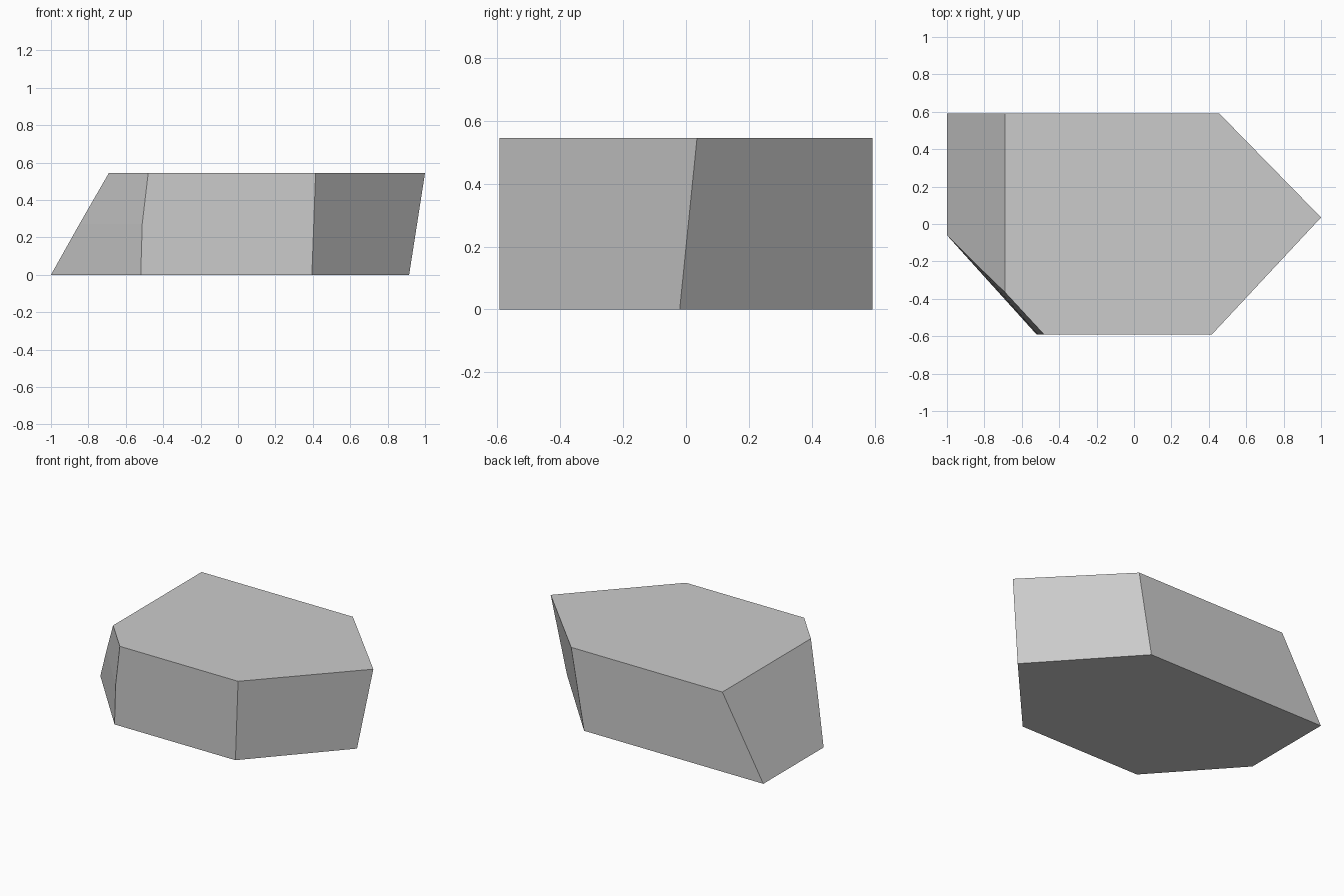
import bpy, bmesh

cube = bpy.data.objects.get("Cube")
if cube:
    bpy.data.objects.remove(cube, do_unlink=True)

HEIGHT = 0.545
HALF_DEPTH = 0.592

# Outlines run counter-clockwise from the back right corner
bottom_outline = [(-1, HALF_DEPTH), (-1, -0.06), (-0.52, -HALF_DEPTH),
                  (0.395, -HALF_DEPTH), (0.915, -0.02), (0.357, HALF_DEPTH)]
top_outline = [(-0.69, HALF_DEPTH), (-0.69, -0.365), (-0.48, -HALF_DEPTH),
               (0.415, -HALF_DEPTH), (1, 0.035), (0.455, HALF_DEPTH)]

bm = bmesh.new()
bottom = [bm.verts.new((x, y, 0)) for x, y in bottom_outline]
top = [bm.verts.new((x, y, HEIGHT)) for x, y in top_outline]

# Slight bend halfway up the chamfered corner
bend = {1: bm.verts.new((-0.847, -0.213, HEIGHT / 2)),
        2: bm.verts.new((-0.512, -HALF_DEPTH, HEIGHT / 2))}

# Caps and side walls
bm.faces.new(bottom[::-1])
bm.faces.new(top)
for i in range(len(top)):
    j = (i + 1) % len(top)
    if i in bend and j in bend:
        bm.faces.new((bottom[i], bottom[j], bend[j], bend[i]))
        bm.faces.new((bend[i], bend[j], top[j], top[i]))
    else:
        wall = [bottom[i], bottom[j], bend.get(j), top[j], top[i], bend.get(i)]
        bm.faces.new([v for v in wall if v])
bmesh.ops.recalc_face_normals(bm, faces=bm.faces)

mesh = bpy.data.meshes.new("stone_block")
bm.to_mesh(mesh)
bm.free()
block = bpy.data.objects.new("stone_block", mesh)
bpy.context.collection.objects.link(block)

# Plain grey stone
grey = bpy.data.materials.new("grey_stone")
grey.use_nodes = True
colour = (0.6, 0.6, 0.6, 1)
grey.diffuse_color = colour
grey.node_tree.nodes["Principled BSDF"].inputs["Base Color"].default_value = colour
mesh.materials.append(grey)
